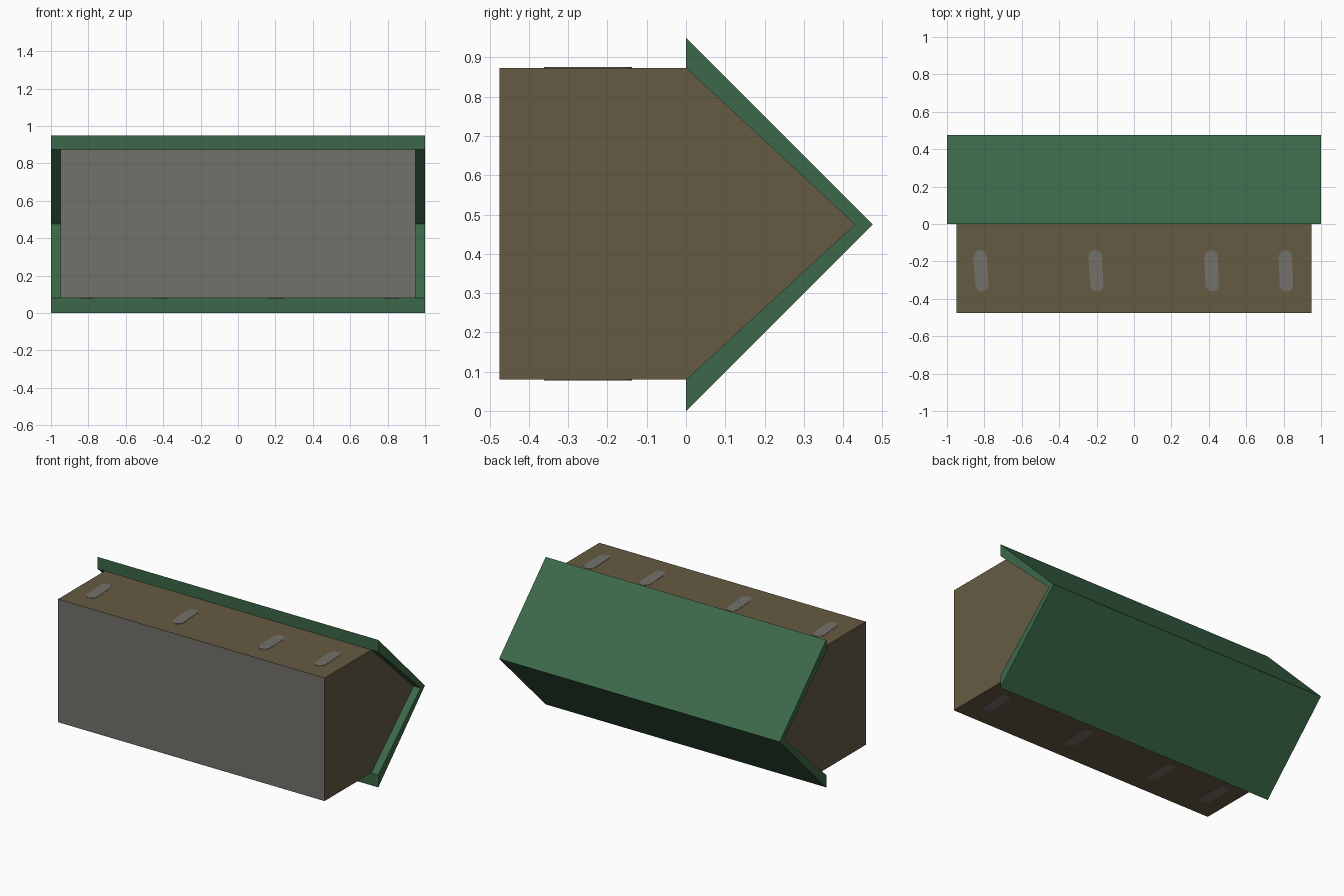
import bpy, bmesh, math

if "Cube" in bpy.data.objects:
    bpy.data.objects.remove(bpy.data.objects["Cube"])


def material(name, rgb):
    m = bpy.data.materials.new(name)
    m.diffuse_color = (*rgb, 1)
    m.use_nodes = True
    m.node_tree.nodes["Principled BSDF"].inputs["Base Color"].default_value = m.diffuse_color
    return m


GREEN = material("roof green", (0.045, 0.140, 0.068))
BROWN = material("wall brown", (0.130, 0.105, 0.055))
GREY = material("stone grey", (0.170, 0.164, 0.146))


def prism(name, profile, axis, lo, hi, mats):
    """Extrude a 2D profile along x (profile is y,z) or z (profile is x,y)."""
    bm = bmesh.new()
    place = (lambda a, b: (lo, a, b)) if axis == "x" else (lambda a, b: (a, b, lo))
    step = (hi - lo, 0, 0) if axis == "x" else (0, 0, hi - lo)
    face = bm.faces.new([bm.verts.new(place(*p)) for p in profile])
    ext = bmesh.ops.extrude_face_region(bm, geom=[face], use_keep_orig=True)
    verts = [g for g in ext["geom"] if isinstance(g, bmesh.types.BMVert)]
    bmesh.ops.translate(bm, verts=verts, vec=step)
    bmesh.ops.recalc_face_normals(bm, faces=bm.faces)
    mesh = bpy.data.meshes.new(name)
    bm.to_mesh(mesh)
    bm.free()
    obj = bpy.data.objects.new(name, mesh)
    bpy.context.collection.objects.link(obj)
    for m in mats:
        mesh.materials.append(m)
    return obj


MID = 0.475

# House body lying on its back, with a grey underside facing the front
body = prism("house_body", [(-0.475, 0.08), (0, 0.08), (0.43, MID), (0, 0.873), (-0.475, 0.873)],
             "x", -0.95, 0.95, [BROWN, GREY])
for p in body.data.polygons:
    if p.normal.y < -0.9:
        p.material_index = 1

# Overhanging gable roof
prism("roof", [(0, 0), (MID, MID), (0, 0.95), (0, 0.873), (0.43, MID), (0, 0.08)],
      "x", -1, 1, [GREEN])


# Rounded, slightly staggered stone patches on both long walls
def patch_outline(cx, lean, side):
    pts = []
    for cy, shift, start in ((-0.178, -lean, 0), (-0.322, lean, math.pi)):
        for i in range(7):
            a = start + math.pi * i / 6
            pts.append((side * (cx + shift + 0.036 * math.cos(a)), cy + 0.040 * math.sin(a)))
    return pts


for side, z in ((1, 0.873), (-1, 0.08)):
    for i, (cx, lean) in enumerate(((-0.818, 0.005), (-0.203, 0.005), (0.415, 0.003), (0.812, 0.003))):
        prism(f"stone_patch_{'upper' if side > 0 else 'lower'}_{i + 1}",
              patch_outline(cx, lean, side), "z", z - 0.002, z + 0.002, [GREY])
